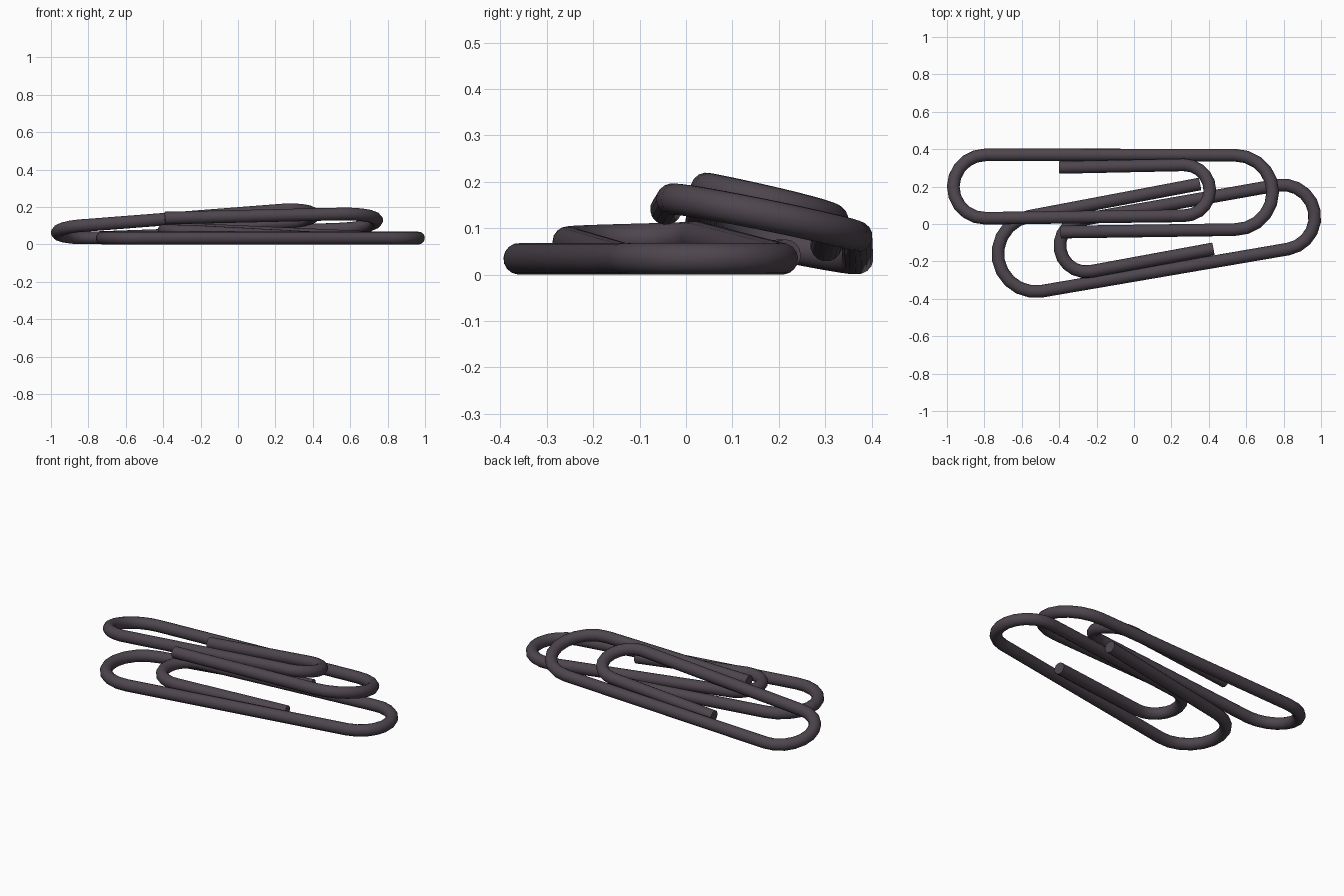
import bpy
from math import radians, sin, cos

if "Cube" in bpy.data.objects:
    bpy.data.objects.remove(bpy.data.objects["Cube"])

WIRE = 0.034


def bend(cx, cy, r, a0, a1, z0, z1, steps=10):
    """Points along a rounded end, rising from z0 to z1."""
    pts = []
    for i in range(steps + 1):
        t = i / steps
        a = radians(a0 + (a1 - a0) * t)
        pts.append((cx + r * cos(a), cy + r * sin(a), z0 + (z1 - z0) * t))
    return pts


# Wire path: inner tip, inner bend, long end, outer bend, outer tip
path = [(-0.287, 0.145, 0.0)]
path += bend(0.38, 0.012, 0.14, 90, -90, 0.035, 0.047)
path += bend(-0.681, 0.041, 0.173, 270, 90, 0, 0)
path += bend(0.652, 0.009, 0.203, 90, -90, 0, 0)
path += [(-0.277, -0.209, 0.008)]


def paper_clip(name, loc, rot):
    curve = bpy.data.curves.new(name, 'CURVE')
    curve.dimensions = '3D'
    curve.bevel_depth = WIRE
    curve.bevel_resolution = 6
    curve.use_fill_caps = True
    spline = curve.splines.new('POLY')
    spline.points.add(len(path) - 1)
    for p, co in zip(spline.points, path):
        p.co = (*co, 1)
    ob = bpy.data.objects.new(name, curve)
    ob.location, ob.rotation_euler = loc, rot
    bpy.context.collection.objects.link(ob)
    bpy.ops.object.select_all(action='DESELECT')
    ob.select_set(True)
    bpy.context.view_layer.objects.active = ob
    bpy.ops.object.convert(target='MESH')
    ob = bpy.context.view_layer.objects.active
    bpy.ops.object.shade_smooth_by_angle(angle=radians(40))
    ob.data.materials.clear()
    ob.data.materials.append(steel)


steel = bpy.data.materials.new("dark_wire")
steel.diffuse_color = (0.075, 0.06, 0.075, 1)
steel.use_nodes = True
steel.node_tree.nodes["Principled BSDF"].inputs["Base Color"].default_value = steel.diffuse_color

# Lower clip lies flat, upper clip leans on it
paper_clip("lower_paper_clip", (0.116, -0.039, WIRE), (0, 0, radians(189.8)))
paper_clip("upper_paper_clip", (-0.113, 0.16, 0.101), (-0.2, -0.035, 0))
